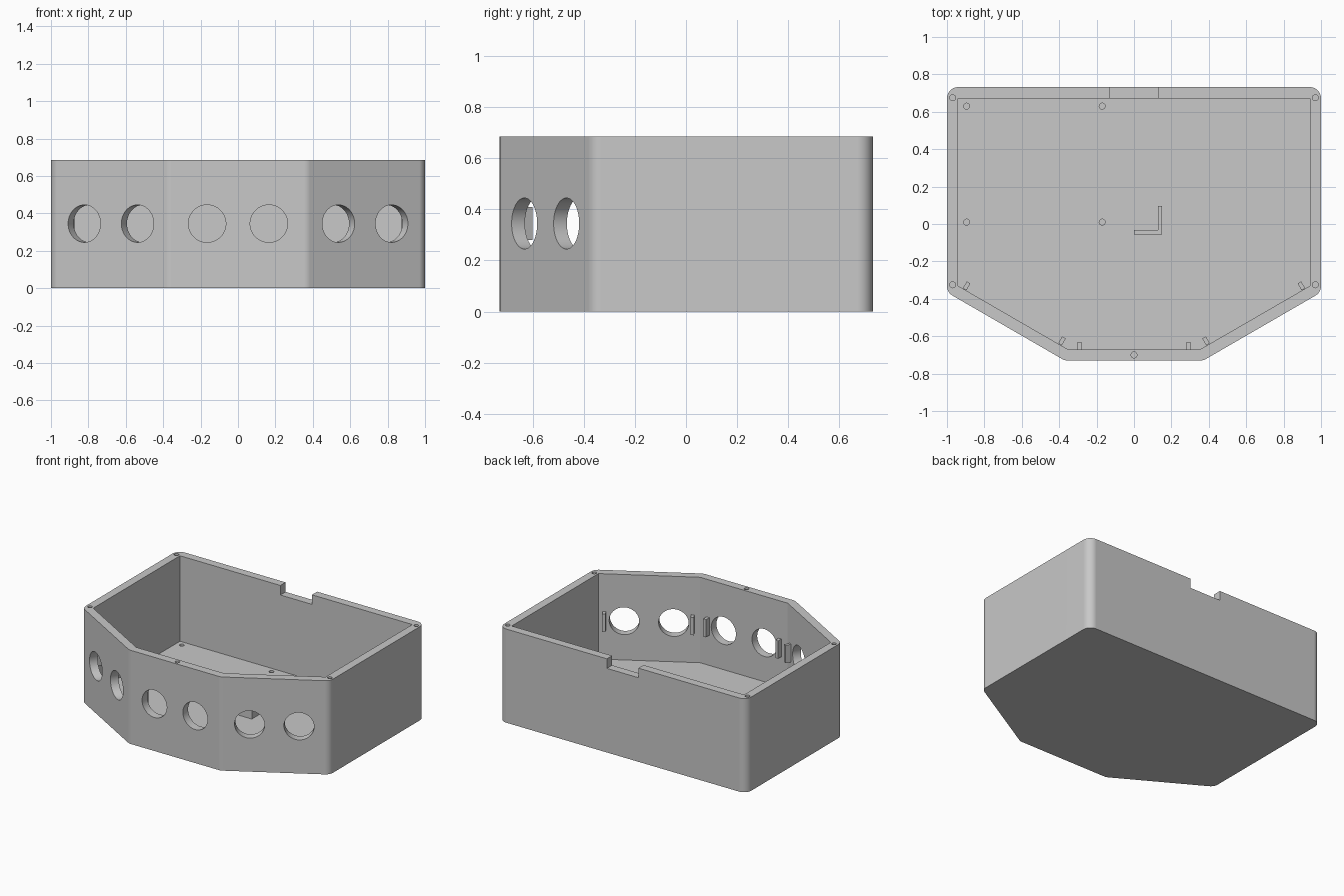
import bpy, bmesh, math
from mathutils import Vector, Matrix

cube = bpy.data.objects.get("Cube")
if cube:
    bpy.data.objects.remove(cube, do_unlink=True)

HEIGHT, WALL, FLOOR = 0.685, 0.06, 0.06
HOLE_Z, HOLE_R, SCREW_R = 0.345, 0.1, 0.016

grey = bpy.data.materials.new("plain grey")
grey.use_nodes = True
grey.diffuse_color = (0.58, 0.58, 0.58, 1)
grey.node_tree.nodes["Principled BSDF"].inputs["Base Color"].default_value = grey.diffuse_color


def finish(name, bm):
    bmesh.ops.recalc_face_normals(bm, faces=bm.faces)
    mesh = bpy.data.meshes.new(name)
    bm.to_mesh(mesh)
    bm.free()
    mesh.materials.append(grey)
    obj = bpy.data.objects.new(name, mesh)
    bpy.context.collection.objects.link(obj)
    return obj


def add_prism(bm, points, z0, z1):
    face = bm.faces.new([bm.verts.new((p[0], p[1], z0)) for p in points])
    up = bmesh.ops.extrude_face_region(bm, geom=[face], use_keep_orig=True)["geom"]
    verts = [v for v in up if isinstance(v, bmesh.types.BMVert)]
    bmesh.ops.translate(bm, verts=verts, vec=(0, 0, z1 - z0))


def add_box(bm, centre, size, turn=0):
    m = Matrix.Translation(centre) @ Matrix.Rotation(turn, 4, "Z") @ Matrix.Diagonal((*size, 1))
    bmesh.ops.create_cube(bm, size=1, matrix=m)


def add_cylinder(bm, centre, radius, depth, rotation=Matrix(), sides=24):
    bmesh.ops.create_cone(bm, cap_ends=True, segments=sides, radius1=radius, radius2=radius,
                          depth=depth, matrix=Matrix.Translation(centre) @ rotation)


def activate(obj):
    bpy.ops.object.select_all(action="DESELECT")
    obj.select_set(True)
    bpy.context.view_layer.objects.active = obj


def cut(obj, cutter):
    cutter.hide_render = True
    mod = obj.modifiers.new("cut", "BOOLEAN")
    mod.operation, mod.solver, mod.object = "DIFFERENCE", "EXACT", cutter
    activate(obj)
    bpy.ops.object.modifier_apply(modifier=mod.name)
    bpy.data.objects.remove(cutter, do_unlink=True)


def rounded_offset(points, r):
    """Offset a counter-clockwise outline outwards with round corners."""
    result = []
    for i, p in enumerate(points):
        a = p - points[i - 1]
        b = points[(i + 1) % len(points)] - p
        start = math.atan2(-a.x, a.y)  # outward normal of the incoming edge
        turn = math.atan2(a.x * b.y - a.y * b.x, a.dot(b))
        steps = max(3, round(turn / math.radians(9)))
        for k in range(steps + 1):
            t = start + turn * k / steps
            result.append(p + r * Vector((math.cos(t), math.sin(t))))
    return result


# Inner outline, counter-clockwise
right_half = [Vector((0.354, -0.67)), Vector((0.94, -0.331)), Vector((0.94, 0.672))]
inner = right_half + [Vector((-p.x, p.y)) for p in reversed(right_half)]

# Shell: rounded outside, sharp cavity
bm = bmesh.new()
add_prism(bm, rounded_offset(inner, WALL), 0, HEIGHT)
case = finish("case_shell", bm)
bm = bmesh.new()
add_prism(bm, inner, FLOOR, HEIGHT + 0.1)
cut(case, finish("cavity_cutter", bm))

# Round ports, rear notch and screw holes
bm = bmesh.new()
on_side = Matrix.Rotation(math.pi / 2, 4, "X")
for s in (-1, 1):
    add_cylinder(bm, (s * 0.165, -0.70, HOLE_Z), HOLE_R, 0.16, on_side, 64)
    for x, y in ((0.822, -0.469), (0.537, -0.633)):
        slant = Matrix.Rotation(s * math.pi / 6, 4, "Z") @ on_side
        centre = (s * (x - 0.015), y + 0.026, HOLE_Z)
        add_cylinder(bm, centre, HOLE_R, 0.16, slant, 64)
    for y in (0.675, -0.325):
        add_cylinder(bm, (s * 0.97, y, HEIGHT), SCREW_R, 0.2)
add_cylinder(bm, (0, -0.70, HEIGHT), SCREW_R, 0.2)
for x in (-0.895, -0.17):
    for y in (0.63, 0.01):
        add_cylinder(bm, (x, y, FLOOR), SCREW_R, 0.06)
add_box(bm, (0, 0.71, HEIGHT), (0.255, 0.2, 0.14))
cut(case, finish("hole_cutter", bm))
activate(case)
bpy.ops.object.shade_smooth_by_angle(angle=math.radians(25))
case.modifiers.new("even_shading", "WEIGHTED_NORMAL").keep_sharp = True

# Small ribs beside the ports on the inside of the front walls
for s, side in ((-1, "right"), (1, "left")):
    for part, x, y, turn in (("front", 0.292, -0.653, 0),
                             ("inner", 0.385, -0.625, 1),
                             ("outer", 0.895, -0.331, 1)):
        bm = bmesh.new()
        add_box(bm, (s * x, y, HOLE_Z), (0.022, 0.042, 0.13), s * turn * math.pi / 6)
        finish(f"{side}_{part}_rib", bm)

# L-shaped locating wall on the floor
bm = bmesh.new()
corner = [(0, -0.055), (0.15, -0.055), (0.15, 0.097), (0.128, 0.097), (0.128, -0.033), (0, -0.033)]
add_prism(bm, corner, FLOOR - 0.005, FLOOR + 0.1)
finish("floor_corner_guide", bm)
